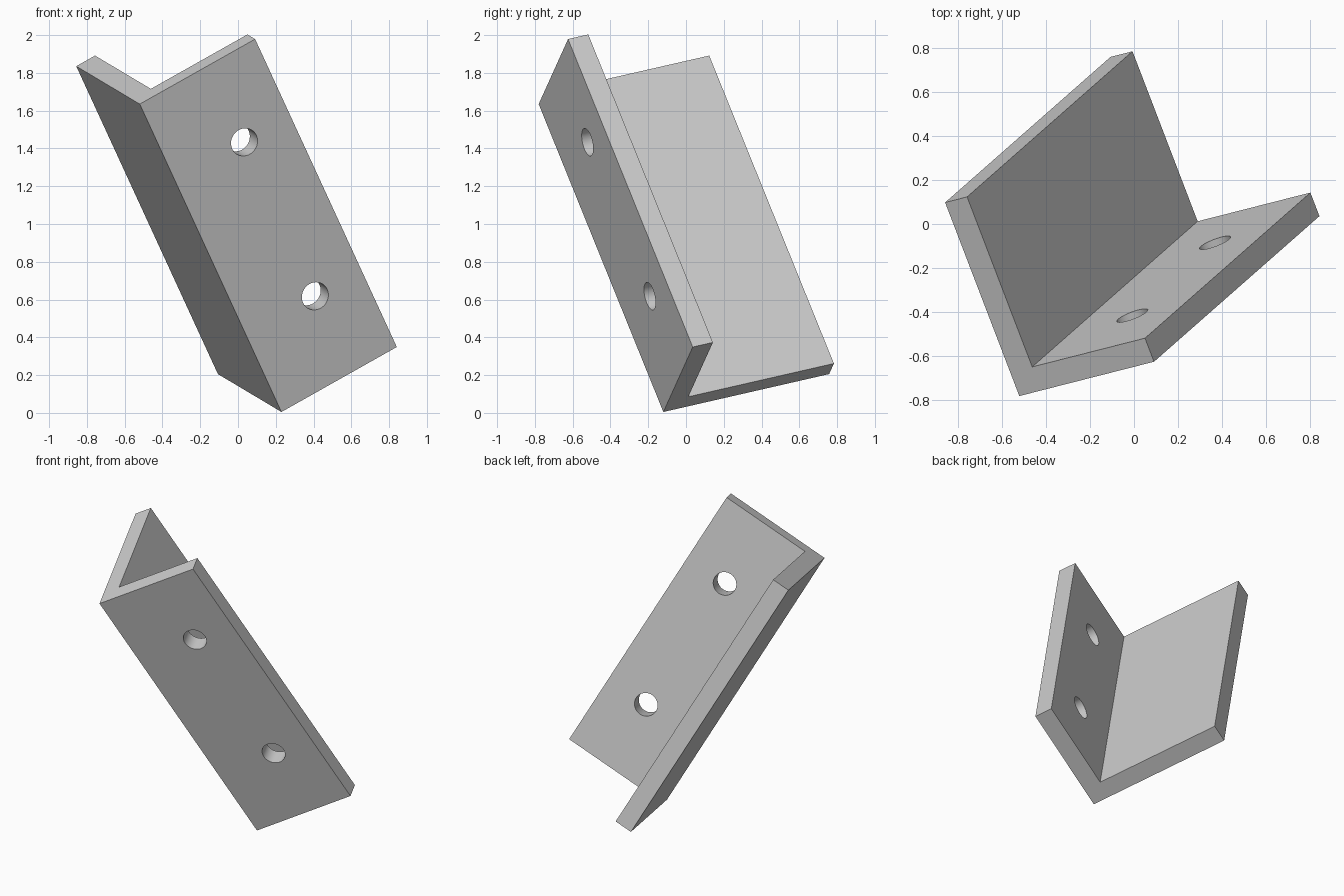
import bpy
import bmesh
from mathutils import Matrix, Vector

cube = bpy.data.objects.get("Cube")
if cube:
    bpy.data.objects.remove(cube, do_unlink=True)

# Bracket sizes
LENGTH, WIDE, DEEP, THICK = 1.912, 0.718, 0.961, 0.117
HOLE_RADIUS, HOLE_ACROSS = 0.075, 0.43

# Tilted frame: x across the drilled flange, y across the plain one, z along the bend
corner = Vector((-0.52, -0.78, 1.635))
z_axis = Vector((-0.75, -0.66, 1.63)).normalized()
across = Vector((0.61, 0.155, 0.345))
x_axis = (across - across.dot(z_axis) * z_axis).normalized()
y_axis = z_axis.cross(x_axis)
frame = Matrix((x_axis, y_axis, z_axis)).transposed().to_4x4()
frame.translation = corner

# Plain grey metal
grey = bpy.data.materials.new("grey metal")
grey.use_nodes = True
colour = (0.6, 0.6, 0.6, 1)
grey.diffuse_color = colour
grey.node_tree.nodes["Principled BSDF"].inputs["Base Color"].default_value = colour


def make_object(name, bm):
    bmesh.ops.recalc_face_normals(bm, faces=bm.faces[:])
    mesh = bpy.data.meshes.new(name)
    bm.to_mesh(mesh)
    bm.free()
    mesh.materials.append(grey)
    obj = bpy.data.objects.new(name, mesh)
    obj.matrix_world = frame
    bpy.context.collection.objects.link(obj)
    return obj


# L-shaped profile extruded along the bend
bm = bmesh.new()
profile = [(0, 0), (WIDE, 0), (WIDE, THICK), (THICK, THICK), (THICK, DEEP), (0, DEEP)]
end = bm.faces.new([bm.verts.new((x, y, 0)) for x, y in profile])
sweep = bmesh.ops.extrude_face_region(bm, geom=[end], use_keep_orig=True)
moved = [v for v in sweep["geom"] if isinstance(v, bmesh.types.BMVert)]
bmesh.ops.translate(bm, verts=moved, vec=(0, 0, -LENGTH))
bracket = make_object("angle_bracket", bm)

# Two round bolt holes through the drilled flange
bm = bmesh.new()
for share in (0.25, 0.75):
    place = Matrix.Translation((HOLE_ACROSS, THICK / 2, -LENGTH * share))
    bmesh.ops.create_cone(bm, cap_ends=True, segments=64, radius1=HOLE_RADIUS,
                          radius2=HOLE_RADIUS, depth=THICK * 2,
                          matrix=place @ Matrix.Rotation(1.5708, 4, "X"))
cutter = make_object("bolt_hole_cutter", bm)
cutter.hide_render = True

drill = bracket.modifiers.new("bolt holes", "BOOLEAN")
drill.operation = "DIFFERENCE"
drill.solver = "EXACT"
drill.object = cutter
bpy.context.view_layer.objects.active = bracket
bracket.select_set(True)
bpy.ops.object.modifier_apply(modifier=drill.name)
bpy.data.objects.remove(cutter, do_unlink=True)

# Smooth hole walls, crisp edges
bpy.ops.object.shade_smooth_by_angle()
